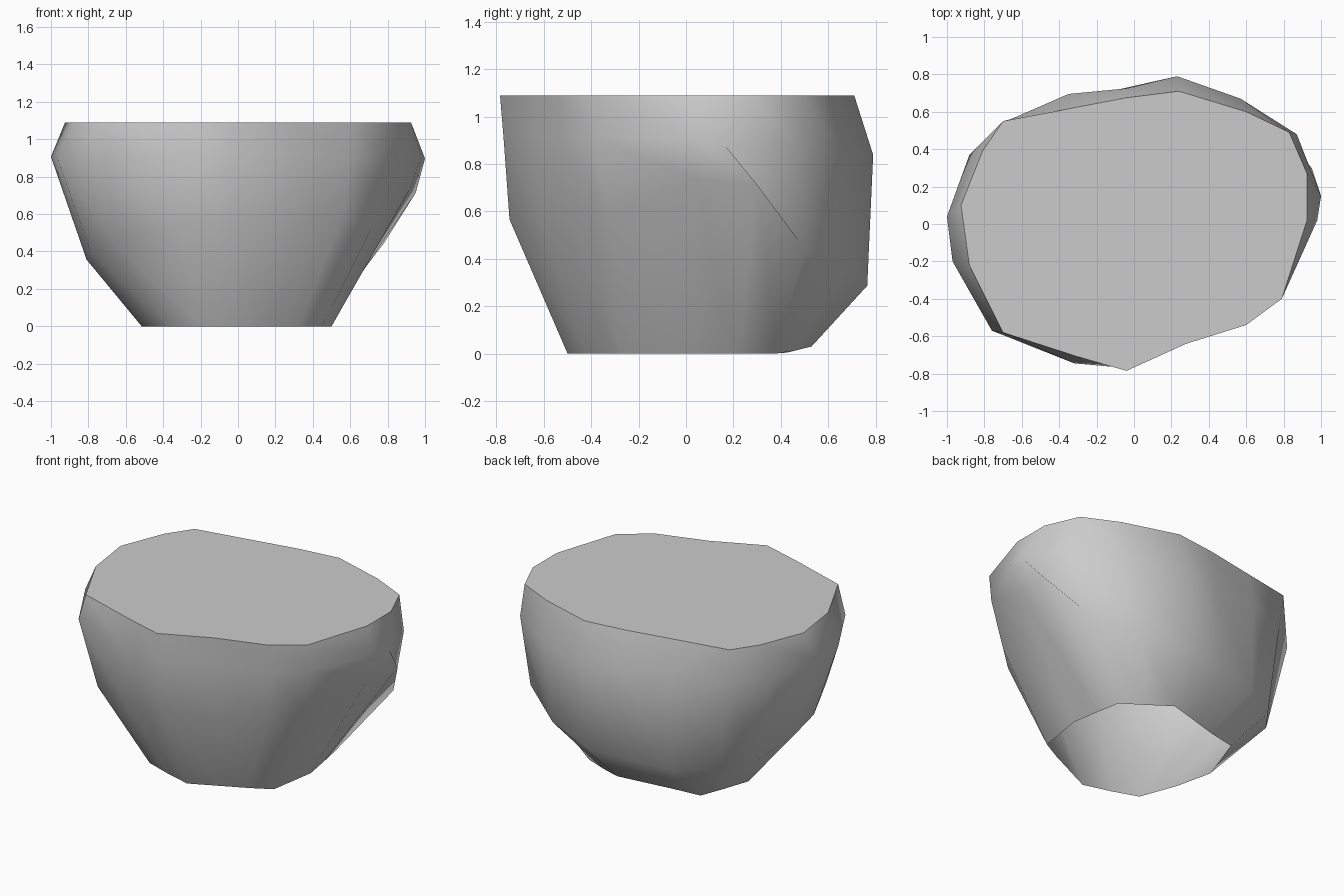
import bpy, bmesh, math

if "Cube" in bpy.data.objects:
    bpy.data.objects.remove(bpy.data.objects["Cube"])

# Outlines of the boulder from flat top to open base, counter-clockwise from +x
TOP = [(.925, .02), (.925, .27), (.83, .49), (.6, .6), (.24, .71), (-.04, .675),
       (-.38, .61), (-.7, .55), (-.81, .39), (-.925, .1), (-.88, -.22), (-.7, -.58),
       (-.3, -.71), (-.04, -.785), (.28, -.64), (.6, -.54), (.79, -.4)]
BULGE = [(.98, .02), (1, .15), (.87, .48), (.57, .67), (.23, .79), (-.04, .725),
         (-.35, .695), (-.66, .56), (-.88, .37), (-1, .04), (-.97, -.2), (-.76, -.57),
         (-.32, -.745), (-.04, -.77), (.28, -.635), (.6, -.53), (.79, -.38)]
WAIST = [(.92, .04), (.95, .3), (.78, .5), (.5, .67), (.2, .765), (-.08, .72),
         (-.35, .67), (-.62, .5), (-.75, .33), (-.81, .05), (-.79, -.2), (-.67, -.5),
         (-.33, -.7), (-.03, -.745), (.3, -.62), (.56, -.5), (.74, -.33)]
BASE = [(.5, .04), (.47, .22), (.44, .38), (.28, .46), (.13, .53), (-.05, .49),
        (-.22, .45), (-.4, .42), (-.46, .25), (-.515, .09), (-.46, -.15), (-.37, -.39),
        (-.2, -.45), (-.02, -.5), (.15, -.42), (.32, -.34), (.45, -.27)]

# Height of each outline, gently tilted and warped
levels = [
    (TOP, lambda x, y: 1.09),
    (BULGE, lambda x, y: .91 - .09 * max(y, 0)),
    (WAIST, lambda x, y: .45 - .16 * y - .08 * max(y, 0) + .1 * x + 1.2 * max(x - .75, 0)),
    (BASE, lambda x, y: .25 * max(y - .41, 0)),
]

bm = bmesh.new()
rings = [[bm.verts.new((x, y, height(x, y))) for x, y in outline]
         for outline, height in levels]

# Side walls between neighbouring outlines
n = len(TOP)
for upper, lower in zip(rings, rings[1:]):
    for i in range(n):
        j = (i + 1) % n
        bm.faces.new((upper[i], lower[i], lower[j], upper[j]))

# Flat top; the underside stays open
bm.faces.new(rings[0])
bm.normal_update()

mesh = bpy.data.meshes.new("boulder")
bm.to_mesh(mesh)
bm.free()
boulder = bpy.data.objects.new("boulder", mesh)
bpy.context.collection.objects.link(boulder)

# Smooth sides with a crisp top edge
bpy.context.view_layer.objects.active = boulder
boulder.select_set(True)
bpy.ops.object.shade_smooth_by_angle(angle=math.radians(45))
